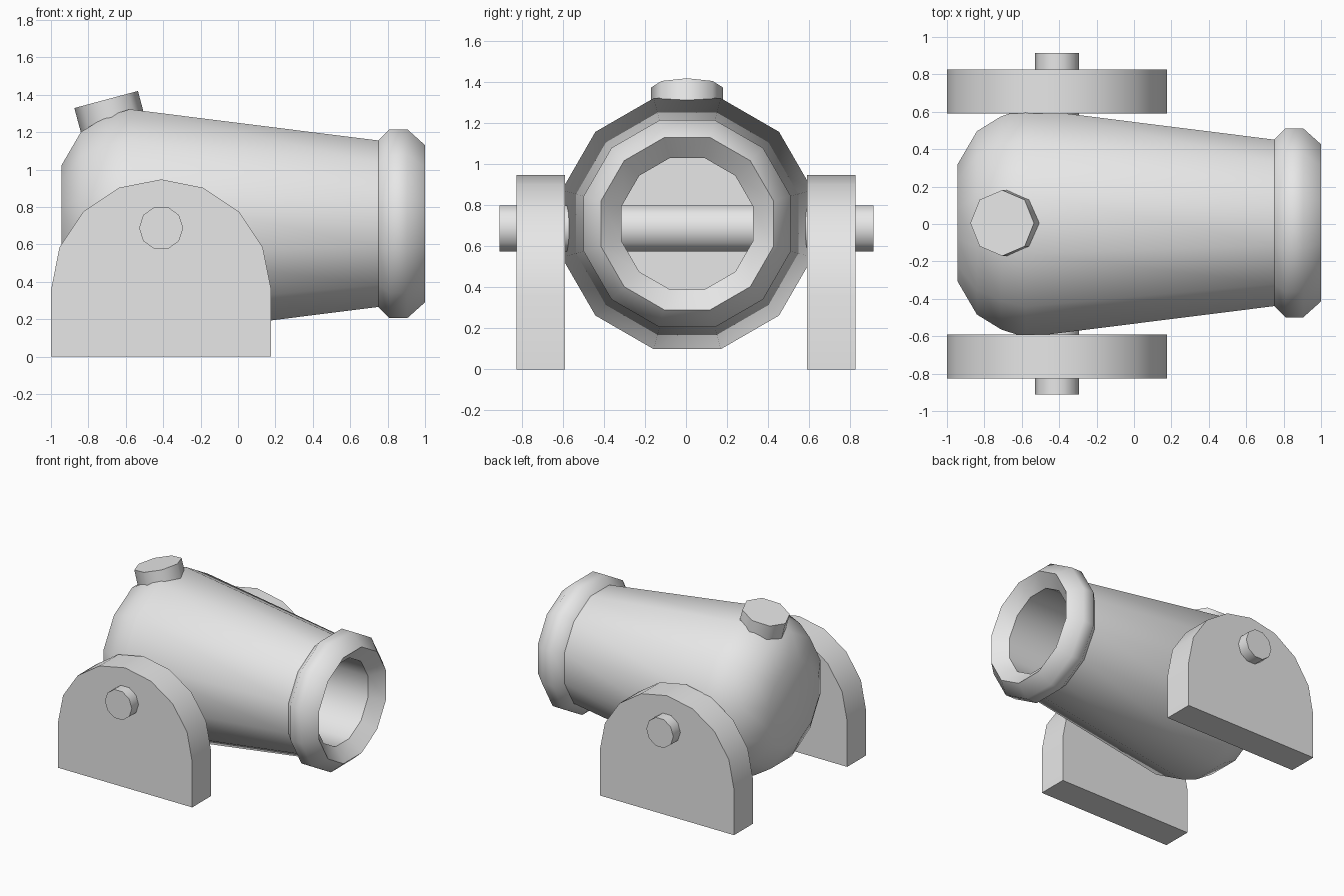
import bpy, bmesh, math
from mathutils import Vector, Matrix

if "Cube" in bpy.data.objects:
    bpy.data.objects.remove(bpy.data.objects["Cube"])

grey = bpy.data.materials.new("plain_grey")
grey.diffuse_color = (0.8, 0.8, 0.8, 1)
grey.use_nodes = True
grey.node_tree.nodes["Principled BSDF"].inputs["Base Color"].default_value = grey.diffuse_color


def finish(name, bm, angle):
    bmesh.ops.recalc_face_normals(bm, faces=bm.faces)
    me = bpy.data.meshes.new(name)
    bm.to_mesh(me)
    bm.free()
    me.materials.append(grey)
    ob = bpy.data.objects.new(name, me)
    bpy.context.collection.objects.link(ob)
    bpy.ops.object.select_all(action='DESELECT')
    ob.select_set(True)
    bpy.context.view_layer.objects.active = ob
    bpy.ops.object.shade_smooth_by_angle(angle=math.radians(angle))
    return ob


def lathe_x(name, profile, sides, y, z, angle):
    """Revolve (x, flat-to-centre radius) points round the x direction."""
    bm = bmesh.new()
    rings = []
    for x, r in profile:
        r /= math.cos(math.pi / sides)
        rings.append([bm.verts.new((x, y + r * math.cos(a), z + r * math.sin(a)))
                      for a in (2 * math.pi * (i + 0.5) / sides for i in range(sides))])
    for a, b in zip(rings, rings[1:]):
        for i in range(sides):
            j = (i + 1) % sides
            bm.faces.new((a[i], a[j], b[j], b[i]))
    bm.faces.new(rings[0])
    bm.faces.new(rings[-1])
    return finish(name, bm, angle)


def cylinder(name, matrix, sides, radius, depth):
    bm = bmesh.new()
    bmesh.ops.create_cone(bm, cap_ends=True, segments=sides, radius1=radius,
                          radius2=radius, depth=depth, matrix=matrix)
    return finish(name, bm, 50)


# Barrel: rounded breech, taper, muzzle ring, chamfered lip and hollow bore
lathe_x("barrel", [(-0.945, 0.31), (-0.84, 0.49), (-0.71, 0.57), (-0.58, 0.612),
                   (0.75, 0.445), (0.81, 0.505), (0.905, 0.505), (1.0, 0.42),
                   (0.91, 0.32), (-0.62, 0.32)], 12, 0.006, 0.711, 46)

# Round-topped side supports
cx, cz, r = -0.411, 0.36, 0.588
outline = [(cx - r, 0), (cx + r, 0)]
outline += [(cx + r * math.cos(math.pi * i / 8), cz + r * math.sin(math.pi * i / 8))
            for i in range(9)]
for side, name in ((-1, "front_support"), (1, "back_support")):
    bm = bmesh.new()
    face = bm.faces.new([bm.verts.new((x, side * 0.59, z)) for x, z in outline])
    ext = bmesh.ops.extrude_face_region(bm, geom=[face], use_keep_orig=True)
    bmesh.ops.translate(bm, vec=(0, side * 0.236, 0),
                        verts=[v for v in ext["geom"] if isinstance(v, bmesh.types.BMVert)])
    finish(name, bm, 40)

# Pivot rod through the supports and barrel (points left and right, flat on top)
rod = (Matrix.Translation((cx, 0.002, 0.688)) @ Matrix.Rotation(math.pi / 2, 4, 'X')
       @ Matrix.Rotation(math.pi / 2, 4, 'Z'))
cylinder("pivot_rod", rod, 10, 0.118, 1.825)

# Tilted fuse cap on the breech
tilt = math.radians(-15)
axis = Vector((math.sin(tilt), 0, math.cos(tilt)))
centre = Vector((-0.705, 0.005, 1.375)) - axis * 0.14
cap = Matrix.Translation(centre) @ Matrix.Rotation(tilt, 4, 'Y')
cylinder("fuse_cap", cap, 8, 0.176, 0.28)
